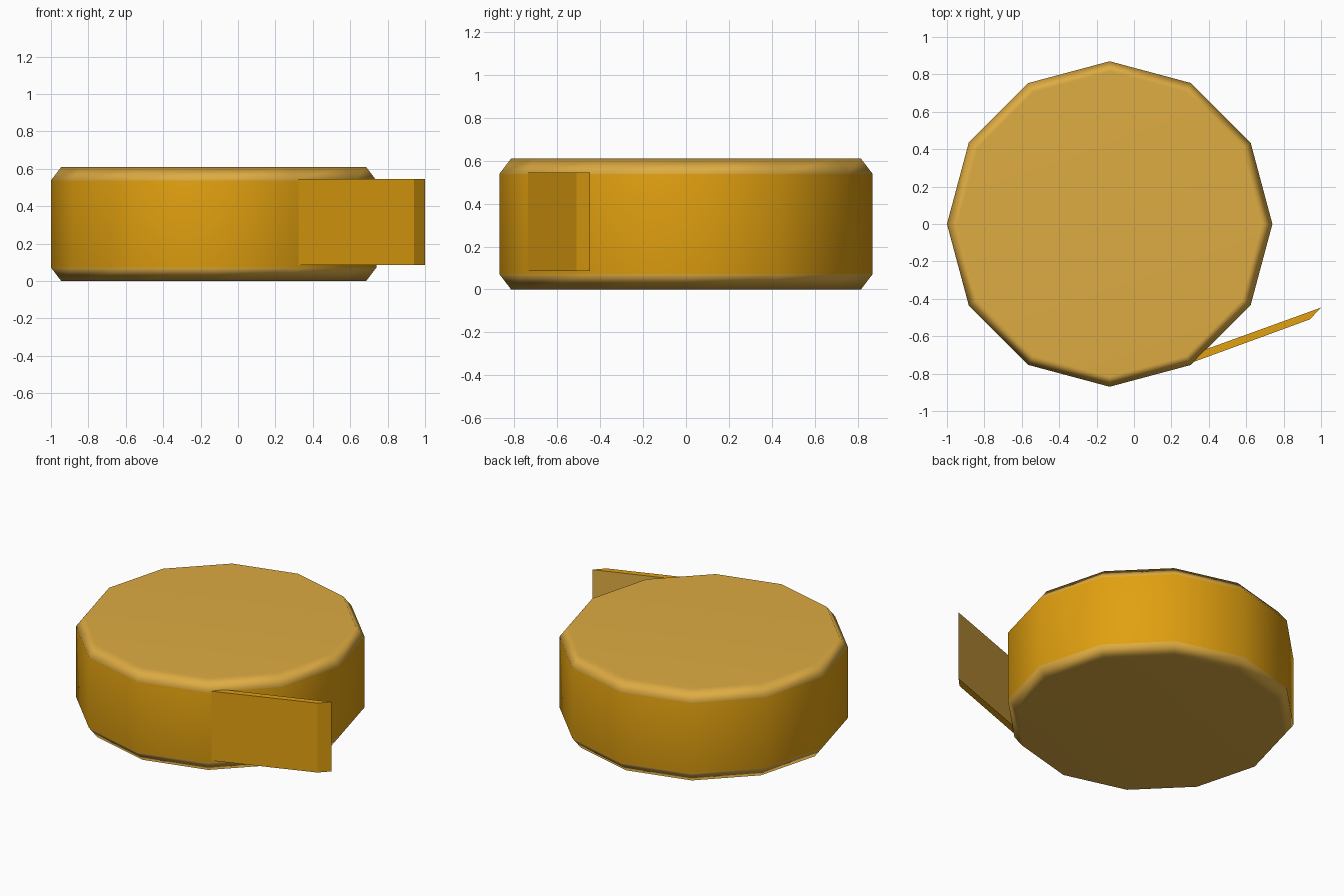
import bpy, bmesh, math

if "Cube" in bpy.data.objects:
    bpy.data.objects.remove(bpy.data.objects["Cube"])


def material(name, rgb):
    m = bpy.data.materials.new(name)
    m.diffuse_color = (*rgb, 1)
    m.use_nodes = True
    m.node_tree.nodes["Principled BSDF"].inputs["Base Color"].default_value = m.diffuse_color
    return m


orange = material("tape orange", (0.75, 0.35, 0.005))
tan = material("pale tan", (0.73, 0.41, 0.055))


def new_object(name, bm):
    bmesh.ops.recalc_face_normals(bm, faces=bm.faces)
    me = bpy.data.meshes.new(name)
    bm.to_mesh(me)
    bm.free()
    me.materials.append(orange)
    me.materials.append(tan)
    ob = bpy.data.objects.new(name, me)
    bpy.context.collection.objects.link(ob)
    return ob


# Tape roll: twelve-sided drum with chamfered rims, pale caps and rims
SIDES, CX = 12, -0.13
bm = bmesh.new()
rings = []
for r, z in [(0.815, 0), (0.87, 0.072), (0.87, 0.538), (0.815, 0.61)]:
    rings.append([bm.verts.new((CX + r * math.cos(a), r * math.sin(a), z))
                  for a in (i * math.tau / SIDES for i in range(SIDES))])
for lo, hi in zip(rings, rings[1:]):
    for i in range(SIDES):
        j = (i + 1) % SIDES
        bm.faces.new((lo[i], lo[j], hi[j], hi[i]))
bm.faces.new(rings[0])
bm.faces.new(rings[-1])
bm.normal_update()
for f in bm.faces:
    f.material_index = 1 if abs(f.calc_center_median().z - 0.305) > 0.2 else 0
    f.smooth = True
roll = new_object("tape_roll", bm)
roll.modifiers.new("weighted normals", 'WEIGHTED_NORMAL')

# Loose tape end: thin slanted strip, pale on its inner side
outline = [(0.32, -0.737), (0.94, -0.51), (1.0, -0.447), (0.37, -0.675)]
bm = bmesh.new()
base = bm.faces.new([bm.verts.new((x, y, 0.085)) for x, y in outline])
top = bmesh.ops.extrude_face_region(bm, geom=[base])["geom"]
bmesh.ops.translate(bm, vec=(0, 0, 0.46),
                    verts=[v for v in top if isinstance(v, bmesh.types.BMVert)])
bmesh.ops.recalc_face_normals(bm, faces=bm.faces)
for f in bm.faces:
    f.material_index = 1 if f.normal.y > 0.5 else 0
new_object("loose_tape_end", bm)
